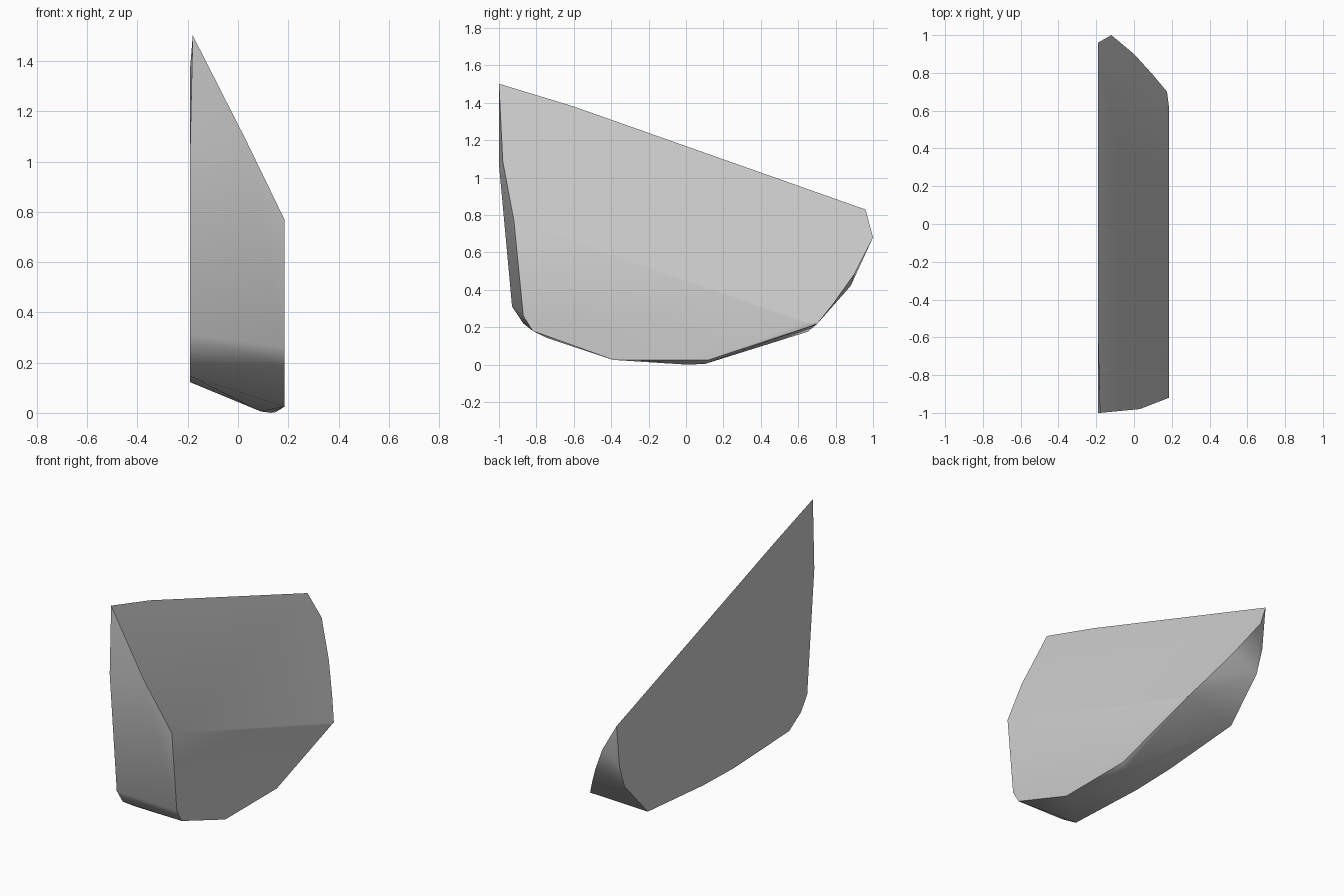
import bpy
import bmesh
import math

# Remove the default cube only
default_cube = bpy.data.objects.get("Cube")
if default_cube:
    bpy.data.objects.remove(default_cube, do_unlink=True)

# Single plain stone colour
stone = bpy.data.materials.new("stone_grey")
stone.use_nodes = True
grey = (0.6, 0.6, 0.6, 1.0)
stone.diffuse_color = grey
stone.node_tree.nodes["Principled BSDF"].inputs["Base Color"].default_value = grey


def on_sloping_top(x, y):
    """Return a point lying on the flat, sloping upper face."""
    return (x, y, 0.801 - 0.353 * y - 1.93 * x)


# Outlines of the two flat upright sides, as (y, z)
tall_side = [(-1, 1.07), (-.93, .31), (-.87, .22), (-.75, .145),
             (-.2, .122), (.1, .13), (.65, .175), (.88, .42), (.93, .56)]
short_side = [(-.87, .26), (-.82, .18), (-.39, .025), (.12, .025)]

# Rim of the sloping top, as (x, y)
top_rim = [(-.18, -1), (-.19, -.6), (-.19, .96), (-.12, 1), (0, .9),
           (.1, .79), (.175, .7), (.185, .62), (.185, -.92), (.03, -.98)]

# Lowest ridge underneath, as (x, y, z)
keel = [(.09, -.1, .006), (.13, 0, 0), (.15, .1, .003)]

points = [(-.19, y, z) for y, z in tall_side]
points += [(.185, y, z) for y, z in short_side]
points += [on_sloping_top(x, y) for x, y in top_rim]
points += keel

# Wrap the outlines in one closed convex chunk
bm = bmesh.new()
for point in points:
    bm.verts.new(point)
hull = bmesh.ops.convex_hull(bm, input=bm.verts)
loose = [v for v in bm.verts if not v.link_faces]
bmesh.ops.delete(bm, geom=loose, context="VERTS")
bmesh.ops.dissolve_limit(bm, angle_limit=math.radians(1.5),
                         verts=bm.verts, edges=bm.edges)
bmesh.ops.recalc_face_normals(bm, faces=bm.faces)

mesh = bpy.data.meshes.new("stone_chunk")
bm.to_mesh(mesh)
bm.free()
mesh.materials.append(stone)
chunk = bpy.data.objects.new("stone_chunk", mesh)
bpy.context.collection.objects.link(chunk)

# Soften shallow bends while keeping the broken edges crisp
bpy.ops.object.select_all(action="DESELECT")
chunk.select_set(True)
bpy.context.view_layer.objects.active = chunk
bpy.ops.object.shade_smooth_by_angle(angle=math.radians(30))
